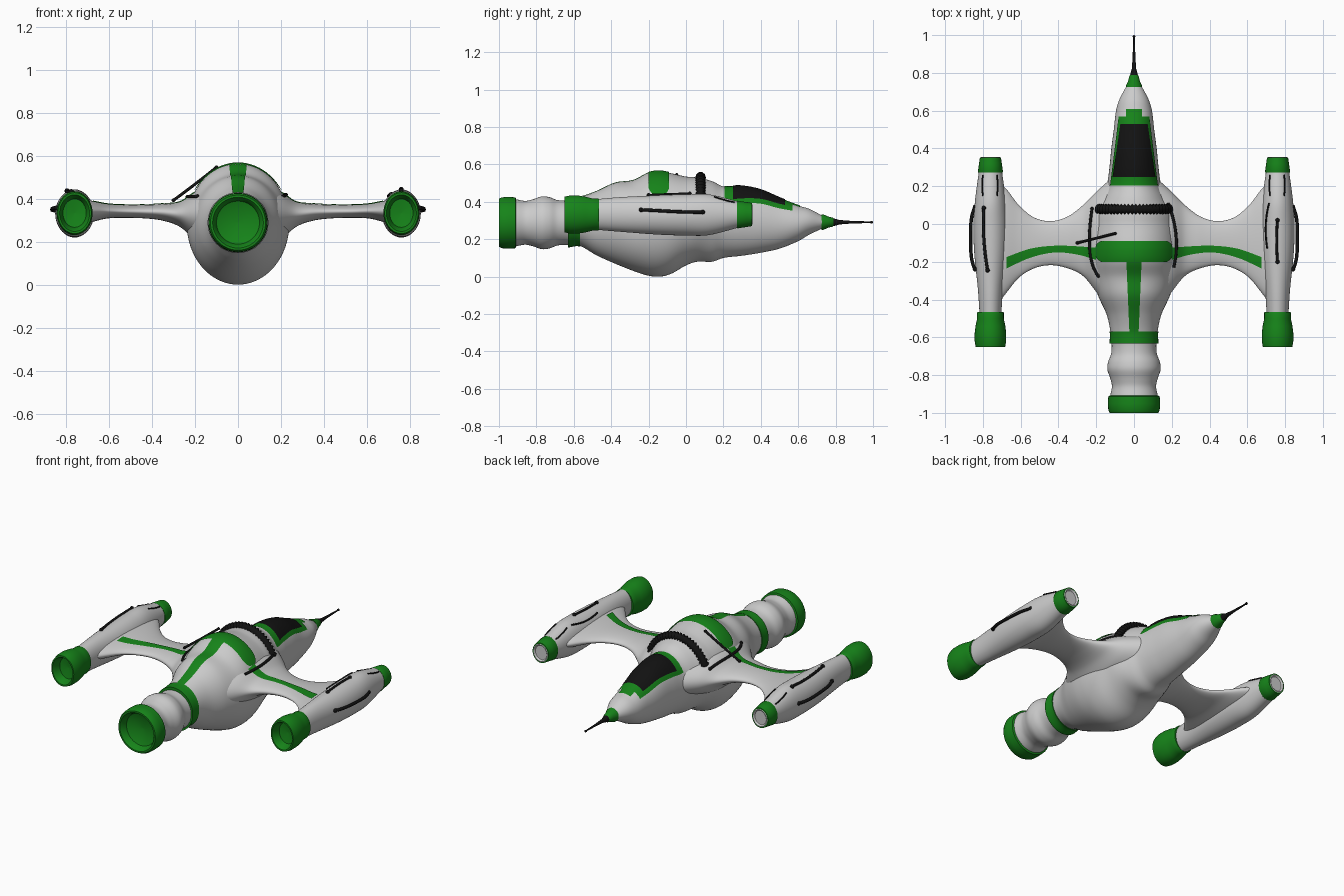
import bpy, bmesh
from math import sin, cos, pi, sqrt, asin, radians

if "Cube" in bpy.data.objects:
    bpy.data.objects.remove(bpy.data.objects["Cube"])


def material(name, rgb):
    m = bpy.data.materials.new(name)
    m.diffuse_color = (*rgb, 1)
    m.use_nodes = True
    m.node_tree.nodes["Principled BSDF"].inputs["Base Color"].default_value = m.diffuse_color
    return m


WHITE = material("white", (0.8, 0.8, 0.82))
GREEN = material("green", (0.008, 0.23, 0.01))
BLACK = material("black", (0.006, 0.006, 0.006))


def finish(ob, mat):
    ob.data.materials.append(mat)
    bpy.ops.object.select_all(action='DESELECT')
    ob.select_set(True)
    bpy.context.view_layer.objects.active = ob
    bpy.ops.object.shade_smooth_by_angle(angle=radians(40))
    return ob


def loft(name, rings, mat, closed=True, caps=True):
    bm = bmesh.new()
    rows = [[bm.verts.new(p) for p in r] for r in rings]
    n = len(rows[0])
    for a, b in zip(rows, rows[1:]):
        for i in range(n if closed else n - 1):
            j = (i + 1) % n
            bm.faces.new((a[i], a[j], b[j], b[i]))
    if closed and caps:
        bm.faces.new(rows[0])
        bm.faces.new(rows[-1])
    if closed:
        bmesh.ops.recalc_face_normals(bm, faces=bm.faces)
    me = bpy.data.meshes.new(name)
    bm.to_mesh(me)
    bm.free()
    ob = bpy.data.objects.new(name, me)
    bpy.context.collection.objects.link(ob)
    return finish(ob, mat)


def table(rows, t):
    """Smooth interpolation of a table whose first column is the parameter."""
    t = min(max(t, rows[0][0]), rows[-1][0])
    i = 0
    while i < len(rows) - 2 and t > rows[i + 1][0]:
        i += 1
    a, b = rows[i], rows[i + 1]
    p, q = rows[max(i - 1, 0)], rows[min(i + 2, len(rows) - 1)]
    d = b[0] - a[0]
    u = (t - a[0]) / d
    out = []
    for k in range(1, len(a)):
        m0 = (b[k] - p[k]) / (b[0] - p[0]) * d
        m1 = (q[k] - a[k]) / (q[0] - a[0]) * d
        out.append((2*u**3 - 3*u*u + 1)*a[k] + (u**3 - 2*u*u + u)*m0
                   + (3*u*u - 2*u**3)*b[k] + (u**3 - u*u)*m1)
    return out


def span(a, b, n):
    return [a + (b - a) * i / n for i in range(n + 1)]


# Hull: y, half width, bottom, top
HULL = [(-.63, .125, .16, .42), (-.57, .125, .165, .425), (-.48, .145, .115, .455),
        (-.38, .19, .07, .50), (-.28, .222, .03, .515), (-.2, .236, .005, .555),
        (-.14, .238, 0, .563), (-.08, .234, .015, .553), (0, .222, .06, .535),
        (.06, .21, .08, .53), (.14, .17, .08, .51), (.2, .145, .1, .482),
        (.3, .13, .112, .48), (.4, .12, .128, .46), (.5, .107, .15, .418),
        (.6, .095, .19, .38), (.66, .077, .225, .362), (.73, .04, .258, .325)]
# Wing: x, front edge, rear edge, bottom, top
WING = [(.1, .26, -.5, .17, .46), (.2, .17, -.36, .21, .43), (.27, .1, -.275, .268, .385),
        (.35, .04, -.235, .297, .375), (.44, .015, -.218, .308, .37), (.53, .035, -.235, .31, .37),
        (.61, .1, -.285, .307, .376), (.68, .19, -.37, .29, .39), (.75, .25, -.46, .27, .40)]
# Pod: y, half width, bottom, top
POD = [(-.47, .058, .25, .415), (-.35, .066, .24, .425), (-.15, .086, .225, .435),
       (0, .09, .22, .44), (.12, .082, .222, .44), (.28, .061, .262, .402)]
PX = .76


def ring(y, w, lo, hi, cx=0, n=64):
    c, h = (lo + hi) / 2, (hi - lo) / 2
    return [(cx + w*sin(2*pi*i/n), y, c + h*cos(2*pi*i/n)) for i in range(n)]


def dome(x, w, lo, hi):
    k = 1 - (x / w) ** 2
    return (lo + hi) / 2 + (hi - lo) / 2 * sqrt(k) if k > 0 else -1


def top(x, y):
    """Highest hull, wing or pod surface at a plan position."""
    ax, z = abs(x), []
    z.append(dome(ax, *table(HULL, y)))
    z.append(dome(ax - PX, *table(POD, y)))
    f, r, lo, hi = table(WING, ax)
    if ax < .75:
        z.append(dome(y - (f + r) / 2, (f - r) / 2, lo, hi))
    return max(z)


def lathe(name, prof, mat, cx=0, cz=.288, sx=1, sz=1):
    return loft(name, [ring(y, r*sx, cz - r*sz, cz + r*sz, cx, 48) for y, r in prof], mat)


def patch(name, y0, y1, half, mat, off=.003):
    """Colour panel hugging the top of the hull."""
    rows = []
    for y in span(y0, y1, 30):
        w, lo, hi = table(HULL, y)
        a = asin(min(half(y) / w, .999))
        c, h = (lo + hi) / 2, (hi - lo) / 2
        rows.append([((w+off)*sin(t), y, c + (h+off)*cos(t)) for t in span(a, -a, 24)])
    return loft(name, rows[::-1], mat, closed=False)


def tube(name, pts, r=.007, radii=None, kind='NURBS', ball=0.0):
    cu = bpy.data.curves.new(name, 'CURVE')
    cu.dimensions, cu.bevel_depth, cu.bevel_resolution = '3D', r, 3
    cu.use_fill_caps = True
    sp = cu.splines.new(kind)
    sp.points.add(len(pts) - 1)
    for i, p in enumerate(pts):
        sp.points[i].co = (*p, 1)
        sp.points[i].radius = radii[i] if radii else 1
    if kind == 'NURBS':
        sp.use_endpoint_u, sp.order_u, sp.resolution_u = True, 3, 6
    cu.materials.append(BLACK)
    bpy.context.collection.objects.link(bpy.data.objects.new(name, cu))
    for p in (pts[0], pts[-1]) if ball else ():
        bpy.ops.mesh.primitive_uv_sphere_add(segments=12, ring_count=8, radius=ball, location=p)
        bpy.context.object.name = name + "_end"
        finish(bpy.context.object, BLACK)


def surface_line(name, a, m, b, r=.006, ball=0.0):
    """Cable lying on the surface along a quadratic path in plan."""
    pts = []
    for u in span(0, 1, 14):
        x, y = [(1-u)**2*a[k] + 2*u*(1-u)*m[k] + u*u*b[k] for k in (0, 1)]
        pts.append((x, y, top(x, y) + .003))
    tube(name, pts, r, ball=ball)


# Hull and main engine
loft("hull", [ring(y, *table(HULL, y)) for y in span(-.63, .73, 136)], WHITE)
EXH = [(-.93, .128), (-.91, .126), (-.86, .117), (-.82, .125), (-.77, .141), (-.73, .137),
       (-.69, .122), (-.65, .118), (-.61, .12)]
EXH_T = [(y, r) for y, r in EXH]
lathe("main_engine", [(y, table(EXH_T, y)[0]) for y in span(-.93, -.61, 40)], WHITE)
lathe("main_engine_ring", [(-.908, .126), (-.912, .136), (-.95, .138), (-.985, .136), (-1, .128),
                           (-1, .118), (-.99, .11), (-.96, .1), (-.945, .06), (-.94, .001)], GREEN)
loft("hull_rear_band", [ring(y, w + .004, lo - .004, hi + .004) for y in span(-.632, -.568, 6)
                        for w, lo, hi in [table(HULL, y)]], GREEN)
# Nose cone and probe
lathe("nose_cone", [(.725, .042), (.735, .041), (.76, .03), (.785, .024), (.795, .012)], GREEN, cz=.2915)
lathe("nose_probe", [(.78, .022), (.8, .018), (.82, .012), (.87, .008), (.985, .004), (.99, .007),
                     (.996, .007), (1, .003)], BLACK, cz=.291)

# Green hull panels and canopy
patch("saddle_band", -.2, -.09, lambda y: .2 - .03 * (abs(y + .145) / .055) ** 4, GREEN, .005)
patch("spine_stripe", -.57, -.195, lambda y: .024 + .016 * (y + .57) / .375, GREEN)
patch("canopy_frame", .205, .57, lambda y: .123 - .045 * (y - .205) / .365, GREEN, .004)
patch("canopy_front", .565, .61, lambda y: .04, GREEN, .004)
patch("canopy_glass", .25, .53, lambda y: .107 - .04 * (y - .25) / .28, BLACK, .008)

# Wings, pods and their trim
LINE = [(.19, -.16, .033), (.3, -.14, .022), (.42, -.133, .018), (.55, -.155, .024), (.675, -.205, .03)]
for s, side in ((-1, "left"), (1, "right")):
    rings = []
    for x in span(.1, .75, 60):
        f, r, lo, hi = table(WING, x)
        rings.append([(s*x, (f+r)/2 + (f-r)/2*cos(2*pi*i/64), (lo+hi)/2 + (hi-lo)/2*sin(2*pi*i/64))
                      for i in range(64)])
    loft(side + "_wing", rings, WHITE)
    rows = []
    for x in span(.19, .675, 48):
        c, h = table(LINE, x)
        f, r, lo, hi = table(WING, x)
        rows.append([(s*x, y, dome(y - (f+r)/2, (f-r)/2, lo, hi) + .004)
                     for y in span(c + s*h, c - s*h, 6)])
    loft(side + "_wing_stripe", rows[::-1], GREEN, closed=False)
    loft(side + "_pod", [ring(y, *table(POD, y), s*PX) for y in span(-.47, .28, 60)], WHITE)
    lathe(side + "_pod_engine", [(-.465, .083), (-.47, .086), (-.5, .086), (-.54, .096), (-.58, .102),
          (-.62, .102), (-.65, .095), (-.65, .085), (-.635, .076), (-.6, .066), (-.59, .001)],
          GREEN, s*PX, .332, .82, 1)
    lathe(side + "_pod_intake", [(.272, .072), (.276, .074), (.32, .067), (.352, .062), (.352, .054),
                                 (.335, .05)], GREEN, s*PX, .332, .9, 1)
    lathe(side + "_intake_liner", [(.346, .052), (.353, .056), (.355, .052), (.353, .048), (.342, .042),
                                   (.34, .02), (.338, .001)], WHITE, s*PX, .332, .9, 1)
    # Handle on the outer pod flank, cables on top
    o = s * (PX + .086)
    tube(side + "_pod_handle", [(o - s*.004, .09, .345), (o + s*.016, .05, .344), (o + s*.02, -.07, .348),
                                (o + s*.016, -.2, .356), (o - s*.004, -.24, .357)], .009, ball=.012)
    for d in (-.04, .035):
        surface_line(side + "_pod_front_cable", (s*PX + d, .26), (s*PX + d*1.2, .2), (s*PX + d, .15), .004)

surface_line("left_pod_top_cable", (-.795, .085), (-.805, -.08), (-.775, -.245), .008, .012)
surface_line("right_pod_top_cable", (.76, .02), (.75, -.08), (.76, -.2), .007, .011)
surface_line("right_pod_inner_cable", (.715, .11), (.685, .0), (.705, -.13), .005)
surface_line("left_hull_cable", (-.222, .08), (-.262, -.18), (-.19, -.275), .008, .01)
surface_line("right_hull_cable", (.18, .11), (.25, -.06), (.21, -.23), .008)
tube("hull_lever", [(-.3, -.1, .392), (-.2, -.075, .465), (-.1, -.05, .545)], .007, ball=.009)

# Ribbed hose arched over the hull
w, lo, hi = table(HULL, .08)
c, h = (lo + hi) / 2, (hi - lo) / 2
pts, rad = [], []
for i, t in enumerate(span(-1.15, 1.15, 48)):
    pts.append(((w + .004)*sin(t), .078, c + (h + .006)*cos(t)))
    rad.append(1 if i % 2 else .62)
tube("ribbed_hose", pts, .028, rad, 'POLY')
